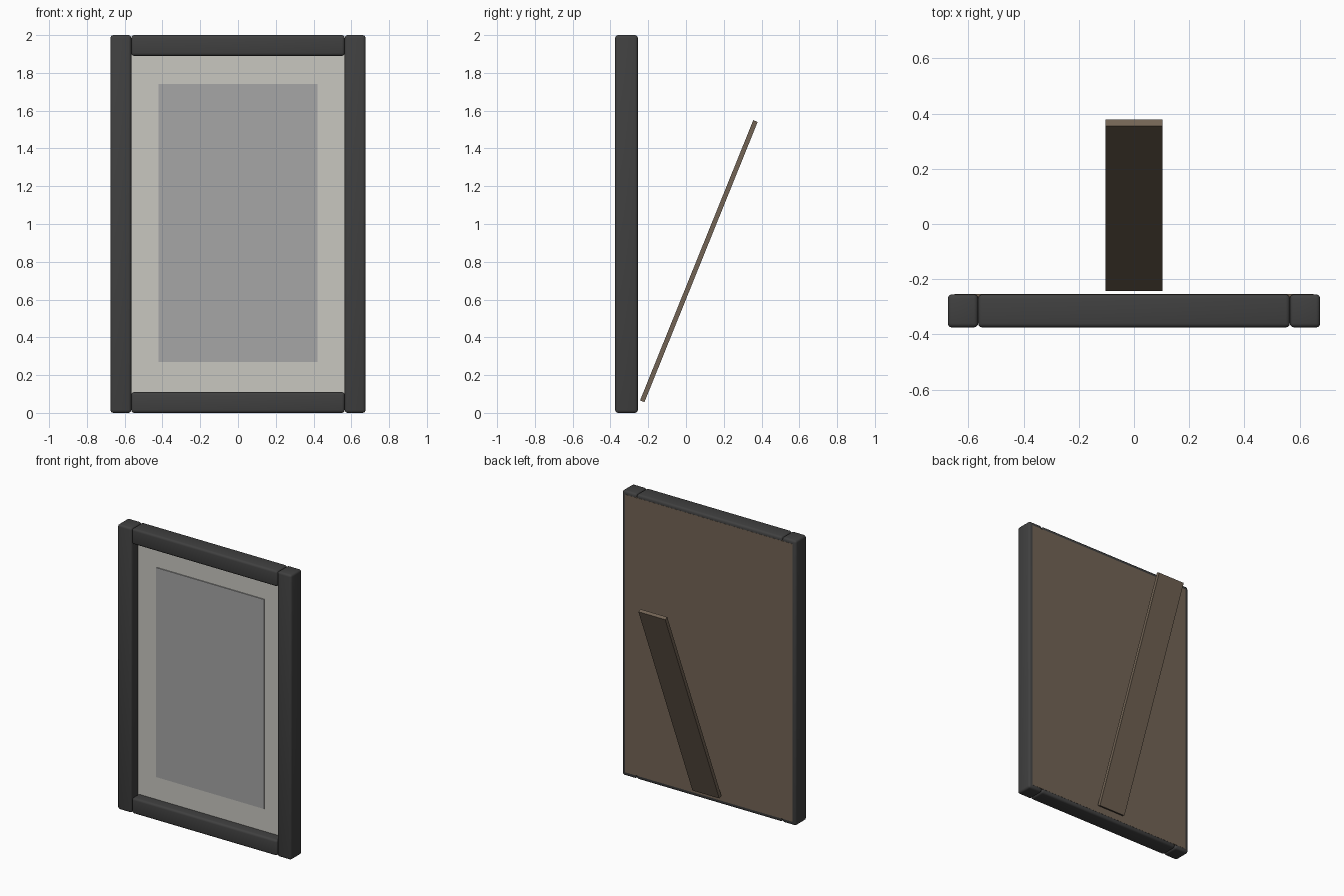
import bpy
import math

if "Cube" in bpy.data.objects:
    bpy.data.objects.remove(bpy.data.objects["Cube"])


def material(name, rgb):
    m = bpy.data.materials.new(name)
    m.diffuse_color = (*rgb, 1.0)
    m.use_nodes = True
    m.node_tree.nodes["Principled BSDF"].inputs["Base Color"].default_value = m.diffuse_color
    return m


charcoal = material("charcoal frame", (0.051, 0.051, 0.051))
cream = material("cream mat", (0.578, 0.57, 0.527))
grey = material("grey picture", (0.381, 0.381, 0.381))
brown = material("brown board", (0.17, 0.127, 0.09))


def box(name, lo, hi, mat, bevel=0.0):
    """Box between two corners, optionally with rounded edges."""
    centre = [(a + b) / 2 for a, b in zip(lo, hi)]
    size = [b - a for a, b in zip(lo, hi)]
    bpy.ops.mesh.primitive_cube_add(size=1, location=centre)
    ob = bpy.context.object
    ob.name = name
    ob.scale = size
    bpy.ops.object.transform_apply(location=False, rotation=False, scale=True)
    ob.data.materials.append(mat)
    if bevel:
        mod = ob.modifiers.new("rounded edges", 'BEVEL')
        mod.width = bevel
        mod.segments = 3
        bpy.ops.object.modifier_apply(modifier=mod.name)
        bpy.ops.object.shade_smooth_by_angle(angle=math.radians(35))
    return ob


W, H, BAR = 0.675, 2.0, 0.11       # half width, height, bar width
FRONT, BACK = -0.375, -0.255       # frame depth
IN = W - BAR

# Frame: two full-height stiles with rails between them
for side, x in (("left", -W), ("right", IN)):
    box(f"{side}_stile", (x, FRONT, 0), (x + BAR, BACK, H), charcoal, 0.015)
for side, z in (("bottom", 0), ("top", H - BAR)):
    box(f"{side}_rail", (-IN, FRONT, z), (IN, BACK, z + BAR), charcoal, 0.015)

# Recessed mat with the picture plate on it
box("mat", (-IN - 0.01, -0.305, BAR - 0.01), (IN + 0.01, -0.29, H - BAR + 0.01), cream)
box("picture", (-0.42, -0.312, 0.27), (0.42, -0.304, 1.74), grey)

# Backing board, flush with the back of the frame
box("backing_board", (-0.65, -0.285, 0.025), (0.65, BACK + 0.001, 1.975), brown)

# Leaning easel strut behind the frame
strut = box("easel_strut", (-0.104, 0.0555, 0.003), (0.104, 0.0805, 1.603), brown)
strut.rotation_euler.x = math.radians(-22)
